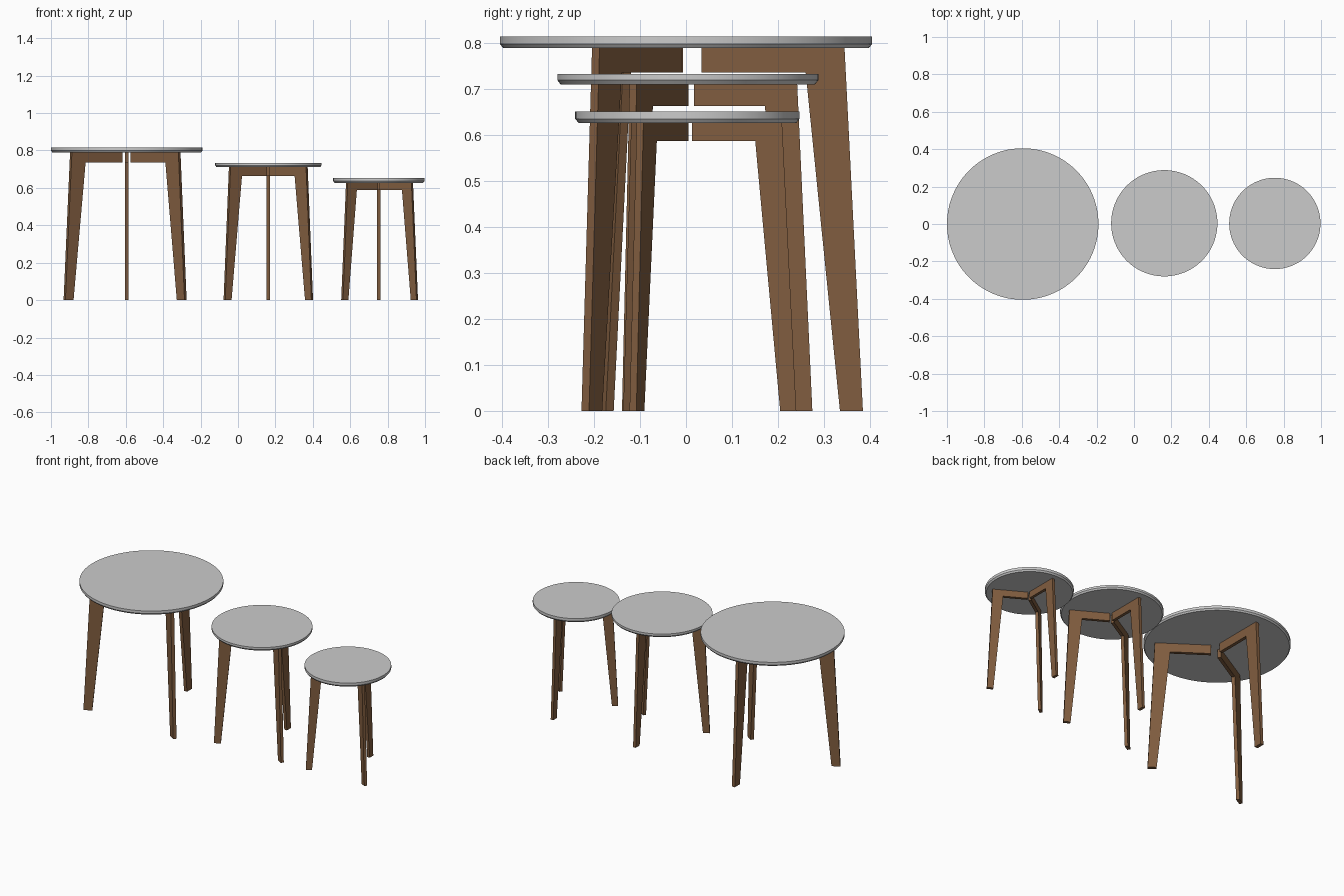
import bpy, bmesh
from math import cos, sin, pi, radians
from mathutils import Matrix

if "Cube" in bpy.data.objects:
    bpy.data.objects.remove(bpy.data.objects["Cube"])

wood = bpy.data.materials.new("brown_wood")
wood.diffuse_color = (0.22, 0.11, 0.05, 1)
wood.use_nodes = True
wood.node_tree.nodes["Principled BSDF"].inputs["Base Color"].default_value = wood.diffuse_color


def finish(name, bm, mat=None):
    bmesh.ops.recalc_face_normals(bm, faces=bm.faces[:])
    me = bpy.data.meshes.new(name)
    bm.to_mesh(me)
    bm.free()
    ob = bpy.data.objects.new(name, me)
    bpy.context.collection.objects.link(ob)
    if mat:
        me.materials.append(mat)
    return ob


def table_top(name, x, y, r, z0, z1, n=96):
    """Round disc with a bevelled lower rim."""
    bm = bmesh.new()
    rings = []
    for rad, z in ((r - 0.007, z0), (r, z0 + 0.009), (r, z1)):
        rings.append([bm.verts.new((x + rad * cos(2 * pi * i / n), y + rad * sin(2 * pi * i / n), z))
                      for i in range(n)])
    for a, b in zip(rings, rings[1:]):
        for i in range(n):
            j = (i + 1) % n
            bm.faces.new((a[i], a[j], b[j], b[i]))
    bm.faces.new(rings[0])
    bm.faces.new(rings[-1])
    ob = finish(name, bm)
    bpy.context.view_layer.objects.active = ob
    ob.select_set(True)
    bpy.ops.object.shade_smooth_by_angle(angle=radians(20))
    ob.select_set(False)


def plank(name, profile, t, x, y, angle):
    """Radial (r, z) profile given thickness t, turned about the table axis."""
    bm = bmesh.new()
    face = bm.faces.new([bm.verts.new((r, -t / 2, z)) for r, z in profile])
    ext = bmesh.ops.extrude_face_region(bm, geom=[face])["geom"]
    bmesh.ops.translate(bm, vec=(0, t, 0), verts=[v for v in ext if isinstance(v, bmesh.types.BMVert)])
    bm.transform(Matrix.Translation((x, y, 0)) @ Matrix.Rotation(radians(angle), 4, 'Z'))
    finish(name, bm, wood)


# name, centre, top radius, top z range, rail bottom, rail inner radius,
# leg radii (top inner, top outer, foot inner, foot outer), thickness, leg angles
tables = [
    ("large", -0.595, 0.001, 0.405, 0.79, 0.815, 0.737, 0.033,
     (0.254, 0.344, 0.334, 0.384), 0.020, (90, 210, 325)),
    ("medium", 0.162, 0.004, 0.284, 0.711, 0.733, 0.664, 0.013,
     (0.163, 0.238, 0.232, 0.271), 0.018, (90, 210, 330)),
    ("small", 0.753, 0.003, 0.244, 0.627, 0.652, 0.588, 0.010,
     (0.144, 0.206, 0.202, 0.237), 0.017, (90, 214, 330)),
]

for size, x, y, r, z0, z1, zr, ri, (ti, to, fi, fo), t, angles in tables:
    table_top(size + "_table_top", x, y if size != "large" else 0, r, z0, z1)
    rm = ti + (fi - ti) * (z0 - zr) / z0  # leg inner edge at rail bottom
    for side, a in zip(("back", "front_left", "front_right"), angles):
        plank(f"{size}_{side}_leg", [(fi, 0), (fo, 0), (to, z0), (ti, z0)], t, x, y, a)
        plank(f"{size}_{side}_rail", [(ri, zr), (rm, zr), (ti, z0), (ri, z0)], t, x, y, a)
